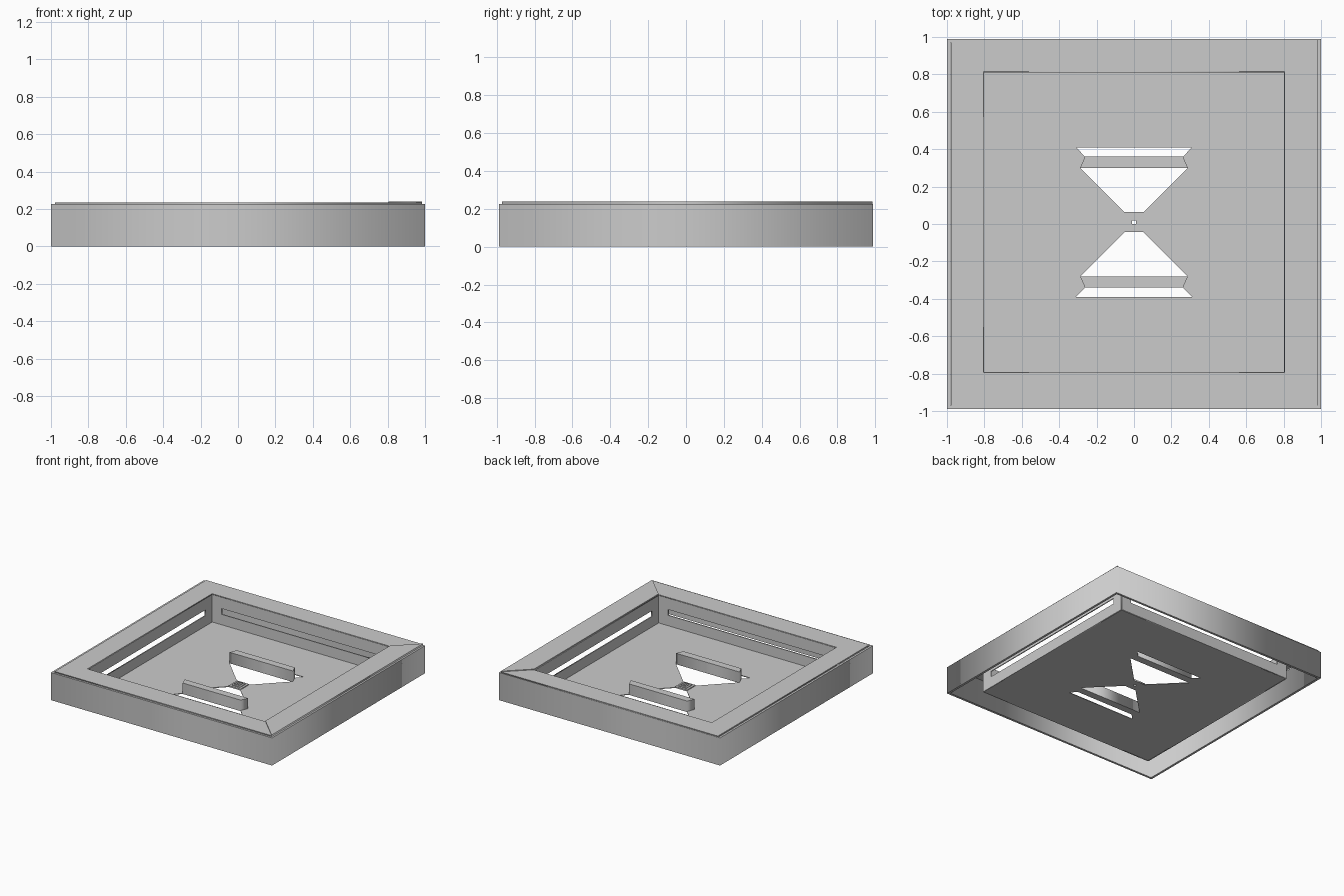
import bpy
from math import pi
from mathutils import Matrix

if "Cube" in bpy.data.objects:
    bpy.data.objects.remove(bpy.data.objects["Cube"])

CY = 0.01  # the inner tray sits slightly off centre in y


def plate(name, loops, z0, z1, matrix=None):
    """Flat plate from an outline plus hole outlines, extruded z0..z1."""
    cu = bpy.data.curves.new(name + "_outline", 'CURVE')
    cu.dimensions = '2D'
    cu.fill_mode = 'BOTH'
    cu.extrude = (z1 - z0) / 2
    for loop in loops:
        sp = cu.splines.new('POLY')
        sp.points.add(len(loop) - 1)
        for p, (x, y) in zip(sp.points, loop):
            p.co = (x, y, 0, 1)
        sp.use_cyclic_u = True
    tmp = bpy.data.objects.new(name + "_tmp", cu)
    bpy.context.collection.objects.link(tmp)
    dg = bpy.context.evaluated_depsgraph_get()
    me = bpy.data.meshes.new_from_object(tmp.evaluated_get(dg))
    bpy.data.objects.remove(tmp)
    me.transform(Matrix.Translation((0, 0, (z0 + z1) / 2)))
    if matrix:
        me.transform(matrix)
    me.name = name
    ob = bpy.data.objects.new(name, me)
    bpy.context.collection.objects.link(ob)
    return ob


def rect(x0, y0, x1, y1):
    return [(x0, y0), (x1, y0), (x1, y1), (x0, y1)]


def square(h):
    return rect(-h, CY - h, h, CY + h)


def mirrored(half, sy):
    """Mirror a right-hand profile in x; sy flips it front/back."""
    pts = half + [(-x, y) for x, y in reversed(half)]
    return [(x, CY + sy * y) for x, y in pts]


# Outer walls
plate("outer_walls", [rect(-1, -.988, 1, .988), rect(-.982, -.97, .982, .97)], 0, .226)

# Mitred top rim, right piece slightly proud
outer = rect(-.978, -.972, .985, .985)
inner = square(.805)
for i, side in enumerate(("front", "right", "back", "left")):
    j = (i + 1) % 4
    top = .24 if side == "right" else .234
    plate("rim_" + side, [[outer[i], outer[j], inner[j], inner[i]]], .226, top)

# Inner walls with long slots
for i, side in enumerate(("front", "right", "back", "left")):
    m = (Matrix.Translation((0, CY, 0)) @ Matrix.Rotation(i * pi / 2, 4, 'Z')
         @ Matrix.Translation((0, -.805, 0)) @ Matrix.Rotation(pi / 2, 4, 'X'))
    plate("inner_wall_" + side,
          [rect(-.805, 0, .805, .23), rect(-.715, .09, .715, .137)], -.004, .004, m)

# Floor with two flared openings and a small centre hole
opening = [(.05, .052), (.288, .29), (.262, .35), (.31, .40)]
plate("floor", [square(.805), mirrored(opening, 1), mirrored(opening, -1), square(.01)], 0, .005)

# Raised bars across the openings
for sy, side in ((1, "back"), (-1, "front")):
    plate("bar_" + side, [mirrored(opening[1:3], sy)], 0, .09)

# Stepped square boss in the middle
for i, (a, b, h) in enumerate(((.054, .037, .012), (.037, .022, .018), (.022, .01, .024))):
    plate("centre_step_%d" % (i + 1), [square(a), square(b)], 0, h)
